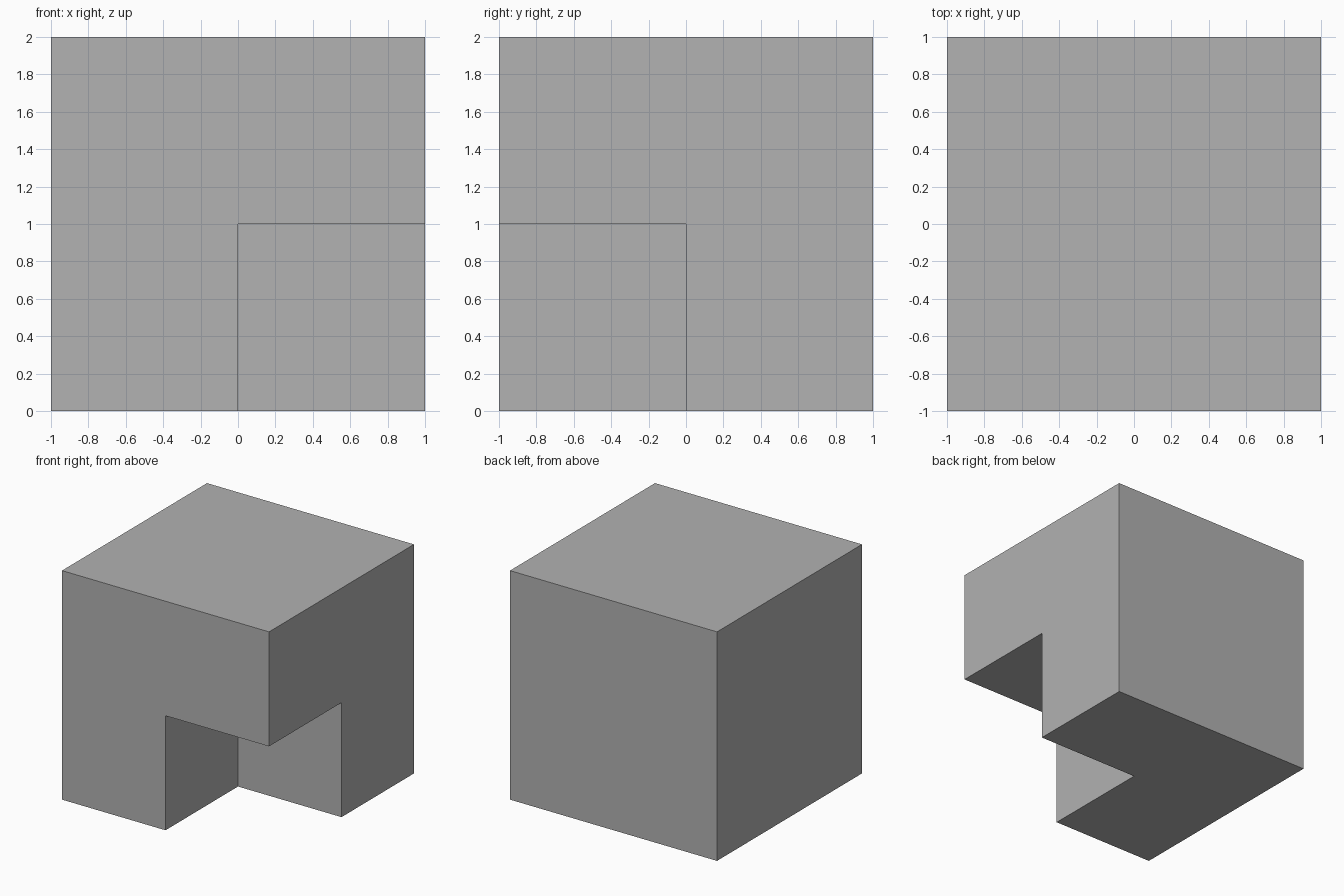
import bpy

default_cube = bpy.data.objects.get("Cube")
if default_cube:
    bpy.data.objects.remove(default_cube, do_unlink=True)

# Single plain grey
grey = bpy.data.materials.new("plain_grey")
grey.use_nodes = True
colour = (0.445, 0.445, 0.445, 1.0)
grey.diffuse_color = colour
grey.node_tree.nodes["Principled BSDF"].inputs["Base Color"].default_value = colour


def box(name, size, centre):
    bpy.ops.mesh.primitive_cube_add(size=size, location=centre)
    obj = bpy.context.object
    obj.name = name
    obj.data.materials.append(grey)
    return obj


# Cutter for the lower front left octant, its inner corner at the block centre
cutter = box("notch_cutter", 1.5, (0.75, -0.75, 0.25))
cutter.hide_render = True

# Main block with the notch cut out
block = box("notched_block", 2, (0, 0, 1))
notch = block.modifiers.new("notch", 'BOOLEAN')
notch.operation = 'DIFFERENCE'
notch.solver = 'EXACT'
notch.object = cutter
bpy.ops.object.modifier_apply(modifier=notch.name)
bpy.data.objects.remove(cutter, do_unlink=True)
